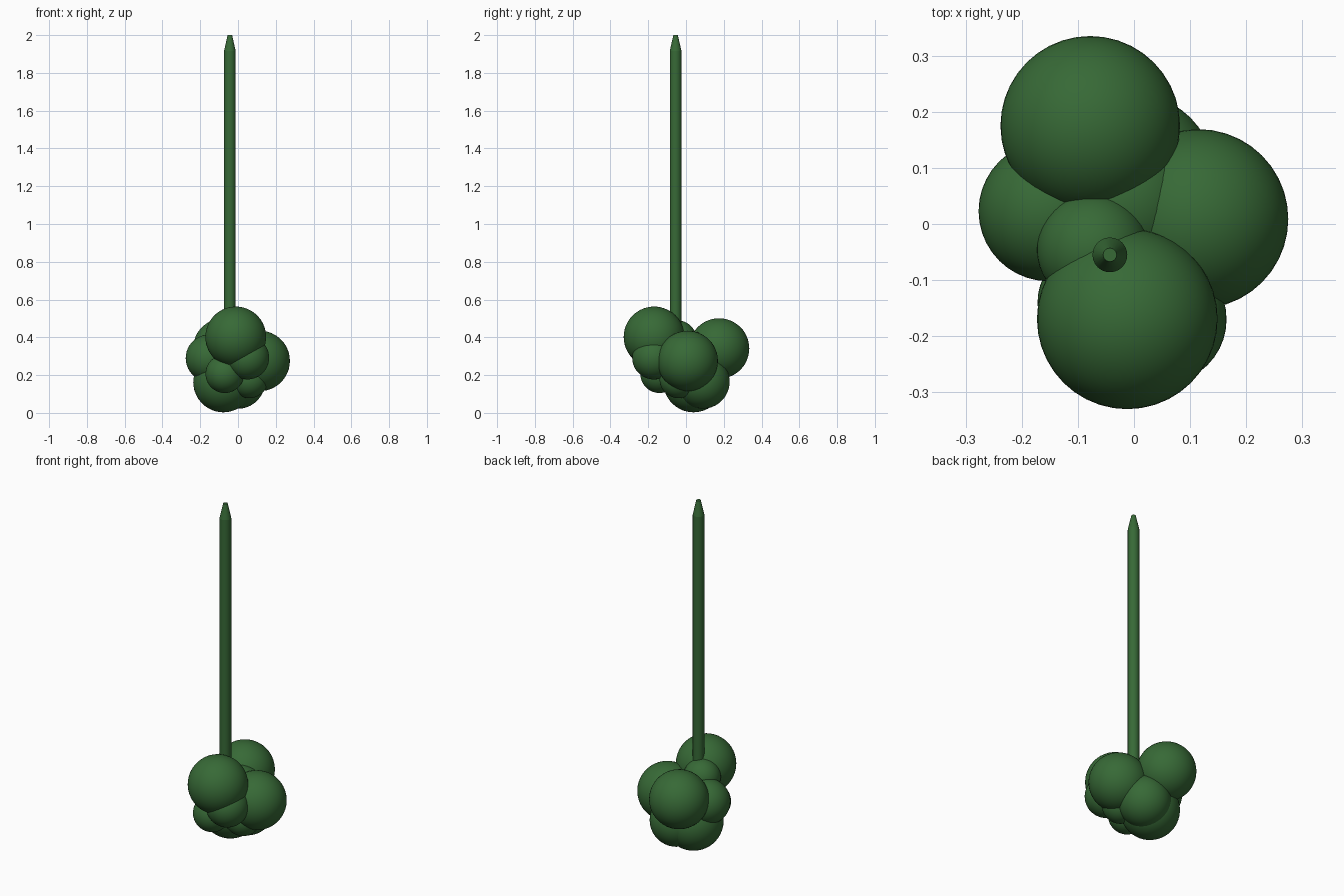
import bpy, math

if "Cube" in bpy.data.objects:
    bpy.data.objects.remove(bpy.data.objects["Cube"])

green = bpy.data.materials.new("dark_leaf_green")
green.diffuse_color = (0.038, 0.142, 0.037, 1)
green.use_nodes = True
green.node_tree.nodes["Principled BSDF"].inputs["Base Color"].default_value = green.diffuse_color


def finish(name, angle):
    ob = bpy.context.object
    ob.name = name
    ob.data.materials.append(green)
    bpy.ops.object.shade_smooth_by_angle(angle=math.radians(angle))
    return ob


# Cluster of round lobes: name -> (x, y, z, radius)
lobes = {
    "front_top_lobe": (-0.012, -0.169, 0.402, 0.161),
    "back_top_lobe": (-0.078, 0.175, 0.341, 0.160),
    "right_lobe": (0.115, 0.009, 0.275, 0.160),
    "left_lobe": (-0.152, 0.023, 0.29, 0.125),
    "base_lobe": (-0.077, 0.04, 0.163, 0.160),
    "back_base_lobe": (0.0, 0.088, 0.165, 0.143),
    "front_left_lobe": (-0.07, -0.14, 0.207, 0.102),
    "front_right_lobe": (0.05, -0.17, 0.292, 0.115),
    "stalk_socket_lobe": (-0.073, -0.045, 0.39, 0.100),
    "lower_front_lobe": (0.06, -0.04, 0.178, 0.100),
    "core_lobe": (-0.02, 0.04, 0.29, 0.140),
}
for name, (x, y, z, r) in lobes.items():
    bpy.ops.mesh.primitive_ico_sphere_add(subdivisions=4, radius=r, location=(x, y, z))
    finish(name, 60)

# Tall stalk with a tapered tip
SX, SY, Z0, Z1, Z2 = -0.043, -0.055, 0.38, 1.915, 2.0
bpy.ops.mesh.primitive_cylinder_add(vertices=24, radius=0.031, depth=Z1 - Z0,
                                    location=(SX, SY, (Z0 + Z1) / 2))
finish("stalk", 30)
bpy.ops.mesh.primitive_cone_add(vertices=24, radius1=0.031, radius2=0.012, depth=Z2 - Z1,
                                location=(SX, SY, (Z1 + Z2) / 2))
finish("stalk_tip", 30)

# Rest the lowest lobe exactly on the ground
base = bpy.data.objects["base_lobe"]
base.location.z = 0.163
